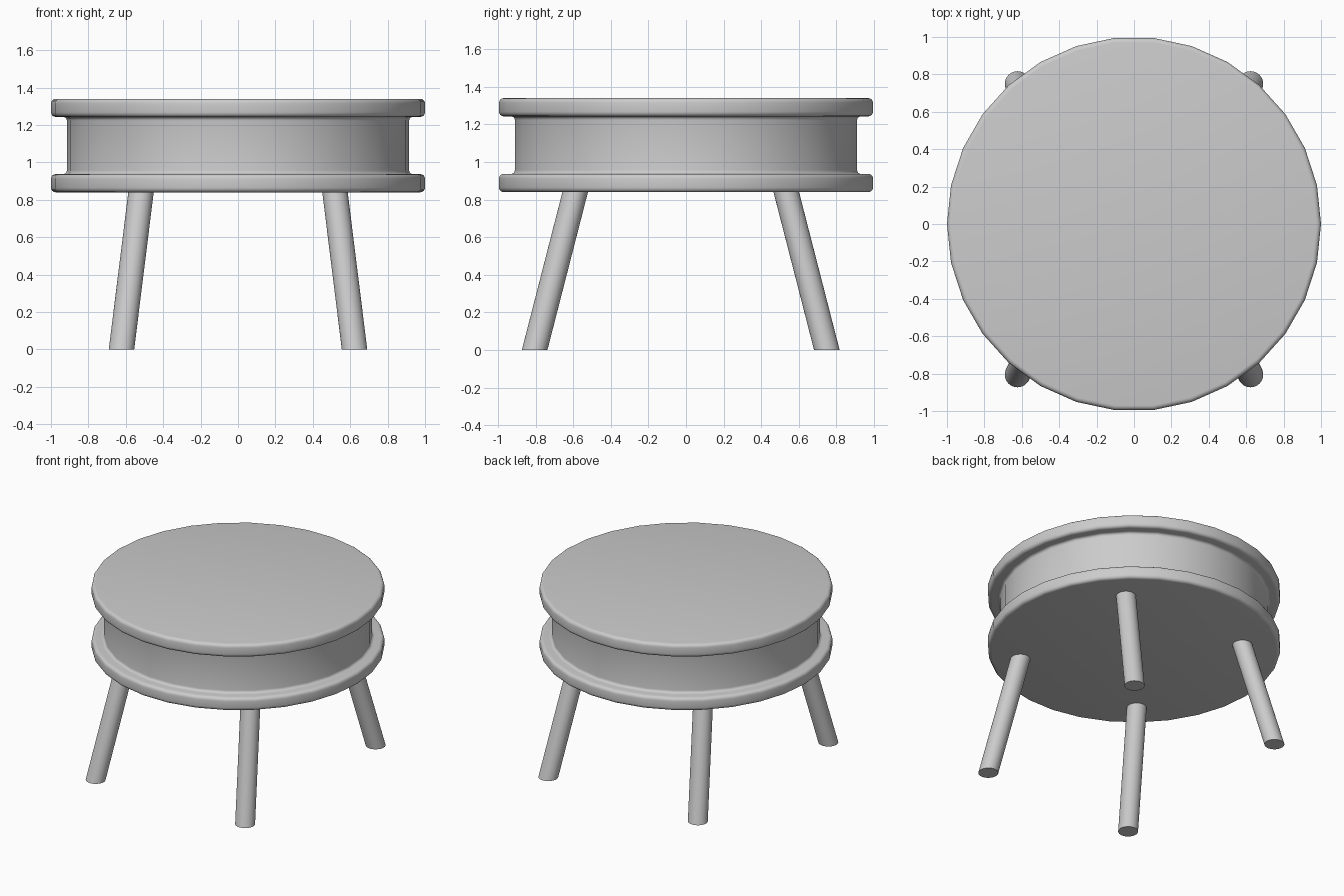
import bpy, bmesh, math
from mathutils import Matrix, Vector

if "Cube" in bpy.data.objects:
    bpy.data.objects.remove(bpy.data.objects["Cube"])

SIDES = 30


def finish(bm, name):
    bmesh.ops.recalc_face_normals(bm, faces=bm.faces)
    mesh = bpy.data.meshes.new(name)
    bm.to_mesh(mesh)
    bm.free()
    ob = bpy.data.objects.new(name, mesh)
    bpy.context.collection.objects.link(ob)
    bpy.ops.object.select_all(action='DESELECT')
    ob.select_set(True)
    bpy.context.view_layer.objects.active = ob
    bpy.ops.object.shade_smooth_by_angle(angle=math.radians(35))
    return ob


def arc(cx, cz, r, start, end, steps=4):
    """Rounded corner in the lathe profile, angles in degrees."""
    angles = [math.radians(start + (end - start) * i / steps) for i in range(steps + 1)]
    return [(cx + r * math.cos(a), cz + r * math.sin(a)) for a in angles]


def lathe(profile, name):
    bm = bmesh.new()
    rings = []
    for i in range(SIDES):
        a = 2 * math.pi * i / SIDES
        rings.append([bm.verts.new((r * math.cos(a), r * math.sin(a), z)) for r, z in profile])
    for i in range(SIDES):
        p, q = rings[i], rings[(i + 1) % SIDES]
        for j in range(len(profile) - 1):
            bm.faces.new((p[j], q[j], q[j + 1], p[j + 1]))
    bm.faces.new([ring[0] for ring in rings])
    bm.faces.new([ring[-1] for ring in rings])
    return finish(bm, name)


# Drum body with a rounded rim at top and bottom, and fillets in the groove
b, f = 0.025, 0.02
profile = (arc(1 - b, 0.84 + b, b, -90, 0)
           + arc(1 - b, 0.937 - b, b, 0, 90)
           + arc(0.915 + f, 0.937 + f, f, 270, 180)
           + arc(0.915 + f, 1.243 - f, f, 180, 90)
           + arc(1 - b, 1.243 + b, b, -90, 0)
           + arc(1 - b, 1.34 - b, b, 0, 90))
lathe(profile, "drum_top")


def leg(name, foot, head, radius=0.068):
    """Slanted leg with level cuts at the floor and under the drum."""
    bm = bmesh.new()
    height = head.z - foot.z
    bmesh.ops.create_cone(bm, cap_ends=True, segments=32, radius1=radius, radius2=radius,
                          depth=height, matrix=Matrix.Translation((0, 0, height / 2)))
    for v in bm.verts:
        t = v.co.z / height
        base = foot.lerp(head, t)
        v.co.x += base.x
        v.co.y += base.y
    finish(bm, name)


# Four splayed legs, set slightly toward the front
for side, s in (("right", 1), ("left", -1)):
    for end, e in (("front", -1), ("back", 1)):
        leg(f"{end}_{side}_leg",
            Vector((0.623 * s, 0.777 * e - 0.028, 0)),
            Vector((0.518 * s, 0.560 * e - 0.028, 0.845)))
